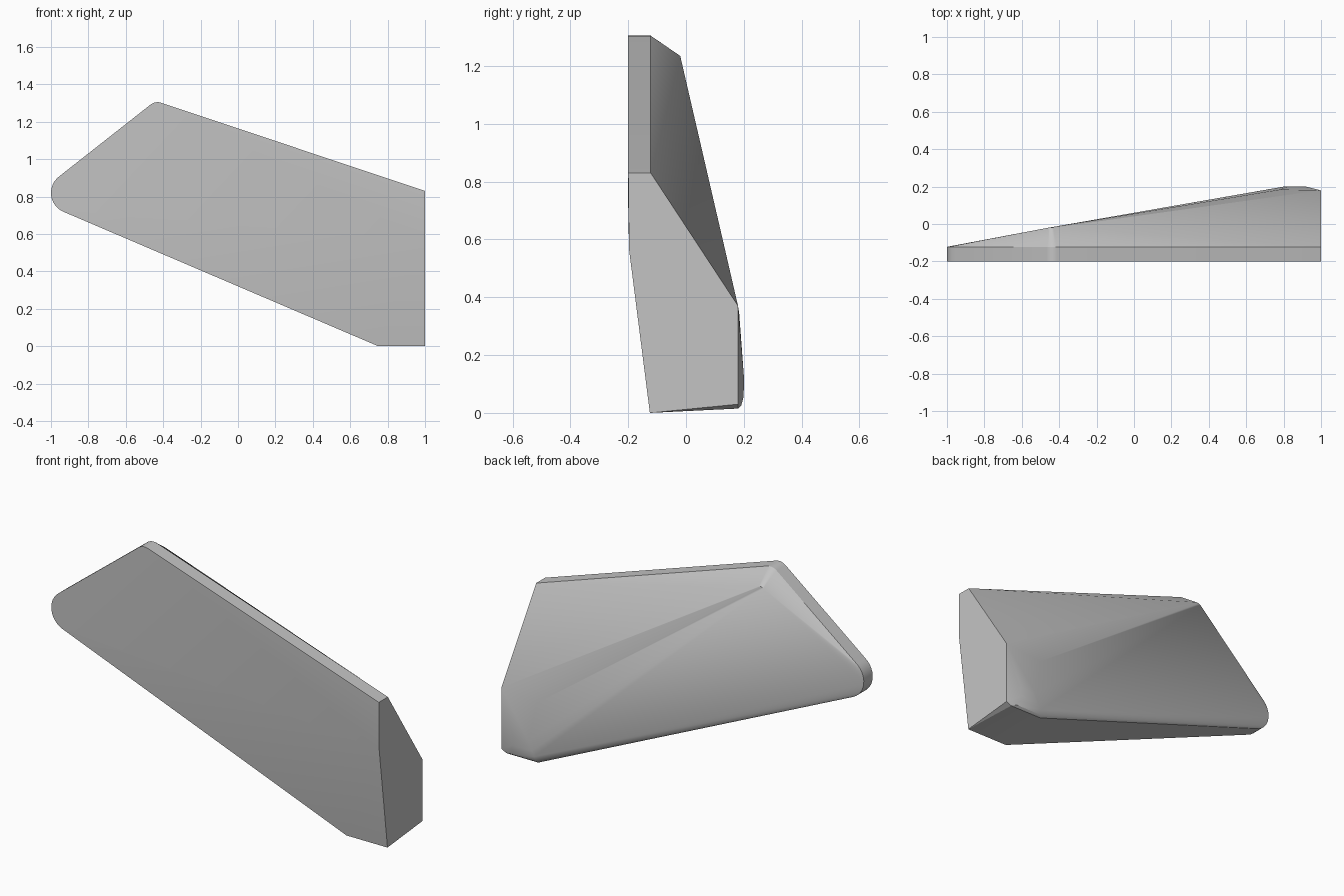
import bpy, bmesh, math
from mathutils import Vector

cube = bpy.data.objects.get("Cube")
if cube:
    bpy.data.objects.remove(cube, do_unlink=True)

FRONT, RIM = -0.2, -0.122


def arc(cx, cz, radius, start, end, steps, y):
    """Rounded corner in the x-z plane."""
    angles = [math.radians(start + (end - start) * i / steps) for i in range(steps + 1)]
    return [(cx + radius * math.cos(a), y, cz + radius * math.sin(a)) for a in angles]


# Front plate: rounded tip and rounded top corner, repeated at the rim depth
points = []
for y in (FRONT, RIM):
    points += arc(-0.89, 0.82, 0.11, 128, 247, 12, y)
    points += arc(-0.43, 1.245, 0.06, 71, 128, 5, y)
    points.append((1, y, 0.83))

# Lower front crease and the flat foot
points += [(1, -0.197, 0.565), (1, -0.125, 0), (0.75, -0.125, 0)]

# Swollen back: upper corner, shoulder and outer end
points += arc(-0.44, 1.205, 0.03, 71, 128, 3, -0.02)
points += [(1, 0.18, 0.37), (0.78, 0.184, 0.345), (1, 0.18, 0.03)]

# Rounded heel, as depth and height steps
for y, z in ((0.18, 0.015), (0.191, 0.025), (0.198, 0.05), (0.2, 0.08), (0.2, 0.13)):
    points += [(0.77 + z * 0.4, y, z), (0.97 - (y - 0.18) * 2.5, y, z)]

# Skin the form as one closed convex body
bm = bmesh.new()
for p in points:
    bm.verts.new(Vector(p))
hull = bmesh.ops.convex_hull(bm, input=bm.verts[:], use_existing_faces=False)
loose = [v for v in bm.verts if not v.link_faces]
bmesh.ops.delete(bm, geom=loose, context='VERTS')
bmesh.ops.dissolve_limit(bm, angle_limit=math.radians(1.5),
                         verts=bm.verts[:], edges=bm.edges[:])
bmesh.ops.recalc_face_normals(bm, faces=bm.faces[:])
mesh = bpy.data.meshes.new("tapered_panel")
bm.to_mesh(mesh)
bm.free()
panel = bpy.data.objects.new("tapered_panel", mesh)
bpy.context.collection.objects.link(panel)

# Plain grey finish
grey = bpy.data.materials.new("light_grey")
grey.use_nodes = True
colour = (0.55, 0.55, 0.55, 1)
grey.diffuse_color = colour
grey.node_tree.nodes["Principled BSDF"].inputs["Base Color"].default_value = colour
mesh.materials.append(grey)

# Smooth the rounded corners, keep the main edges crisp
bpy.ops.object.select_all(action='DESELECT')
panel.select_set(True)
bpy.context.view_layer.objects.active = panel
bpy.ops.object.shade_smooth_by_angle(angle=math.radians(25))
